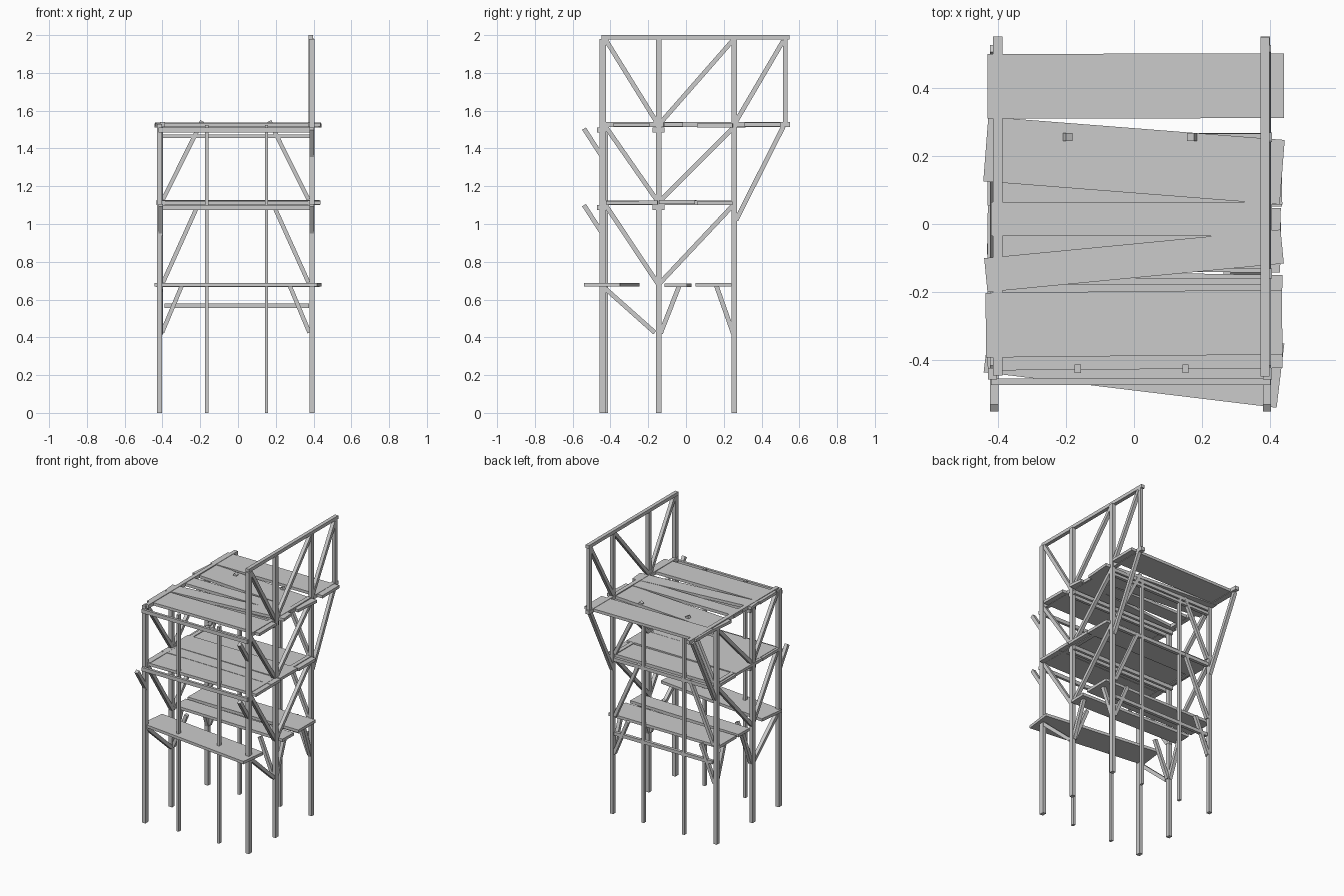
import bpy, bmesh
from mathutils import Vector, Matrix

grey = bpy.data.materials.new("plain grey")
grey.diffuse_color = (0.6, 0.6, 0.6, 1)
X, Y, Z = Vector((1, 0, 0)), Vector((0, 1, 0)), Vector((0, 0, 1))


def bar(name, p, q, wide, thick, normal):
    """Straight timber from p to q; thick is measured along normal."""
    p, q = Vector(p), Vector(q)
    d = (q - p).normalized()
    side = normal.cross(d).normalized()
    n = d.cross(side)
    m = Matrix((d * (q - p).length, side * wide, n * thick)).transposed().to_4x4()
    m.translation = (p + q) / 2
    bm = bmesh.new()
    bmesh.ops.create_cube(bm, size=1, matrix=m)
    bmesh.ops.recalc_face_normals(bm, faces=bm.faces)
    me = bpy.data.meshes.new(name)
    bm.to_mesh(me)
    bm.free()
    me.materials.append(grey)
    ob = bpy.data.objects.new(name, me)
    bpy.context.collection.objects.link(ob)


XL, XR = -0.415, 0.392
YF, YM, YB, YE = -0.44, -0.145, 0.255, 0.525

# Main posts: left row stops at the top deck, right row carries the railing
for x, top, side in ((XL, 1.53, "left"), (XR, 1.98, "right")):
    for y, w in ((YF, 0.034), (YM, 0.03), (YB, 0.028)):
        bar(side + "_post", (x, y, 0), (x, y, top), w, 0.026, X)
bar("railing_end_post", (XR - 0.006, YE, 1.53), (XR - 0.006, YE, 1.98), 0.025, 0.024, X)
bar("railing_top", (0.385, -0.447, 1.988), (0.385, 0.548, 1.988), 0.024, 0.026, X)

# Slim posts between the corners, front and back
for x in (-0.165, 0.151):
    bar("front_slim_post", (x, -0.425, 0), (x, -0.425, 1.525), 0.024, 0.018, X)
    bar("back_slim_post", (x, YB, 0), (x, YB, 1.51), 0.024, 0.018, X)

# Side braces as (y, z) pairs
SIDE = [
    ((-0.425, 1.515), (-0.15, 1.12)), ((0.25, 1.51), (-0.14, 1.12)),
    ((-0.425, 1.1), (-0.15, 0.685)), ((0.25, 1.1), (-0.14, 0.685)),
    ((0.515, 1.515), (0.265, 1.02)),
    ((-0.435, 0.665), (-0.165, 0.425)),
    ((-0.135, 0.42), (-0.035, 0.675)), ((0.25, 0.42), (0.16, 0.675)),
    ((-0.54, 1.10), (-0.44, 0.945)),
]
RAIL = [((-0.425, 1.975), (-0.15, 1.53)), ((0.25, 1.975), (-0.14, 1.53)),
        ((0.515, 1.97), (0.26, 1.535)), ((-0.54, 1.505), (-0.44, 1.35))]
for x, braces in ((-0.41, SIDE), (0.39, SIDE + RAIL)):
    for (y0, z0), (y1, z1) in braces:
        bar("side_brace", (x, y0, z0), (x, y1, z1), 0.024, 0.024, X)

# Cross braces seen from the front, mirrored left and right
for s in (-1, 1):
    c = -0.012
    for z0, z1, reach in ((1.13, 1.545, 0.178), (0.69, 1.1, 0.2)):
        bar("back_brace", (c + s * 0.385, YB, z0), (c + s * reach, YB, z1), 0.022, 0.024, Y)
    for y in (YM, YB):
        bar("knee_brace", (c + s * 0.39, y, 0.425), (c + s * 0.285, y, 0.675), 0.022, 0.024, Y)

# Beams running across under the decks
bar("low_back_beam", (-0.39, YB, 0.567), (0.375, YB, 0.567), 0.024, 0.022, Y)
bar("upper_back_beam", (-0.4, YB, 1.465), (0.385, YB, 1.465), 0.02, 0.022, Y)
for z in (1.088, 1.497):
    bar("front_beam", (-0.42, -0.463, z), (0.4, -0.463, z), 0.026, 0.018, Y)
    bar("back_beam", (-0.4, YB, z), (0.385, YB, z), 0.024, 0.022, Y)
    for y in (-0.168, -0.122):
        bar("middle_beam", (-0.42, y, z), (0.4, y, z), 0.026, 0.018, Y)

# Beams running front to back along the sides
for x in (-0.4, 0.385):
    bar("top_side_beam", (x, -0.445, 1.526), (x, 0.55, 1.526), 0.026, 0.028, X)
    bar("middle_side_beam", (x, -0.425, 1.113), (x, 0.245, 1.113), 0.024, 0.028, X)

# Deck planks: name, z, left x, left y, right x, right y, width
PLANKS = [
    ("top_plank", 1.527, -0.43, 0.404, 0.44, 0.406, 0.19),
    ("top_plank", 1.522, -0.435, 0.22, 0.435, 0.152, 0.19),
    ("top_plank", 1.525, -0.42, 0.015, 0.405, 0.015, 0.10),
    ("top_plank", 1.527, -0.435, -0.15, 0.435, -0.066, 0.10),
    ("top_plank", 1.525, -0.435, -0.297, 0.435, -0.288, 0.19),
    ("middle_plank", 1.11, -0.43, 0.15, 0.435, 0.152, 0.19),
    ("middle_plank", 1.116, -0.43, -0.04, 0.43, -0.048, 0.19),
    ("middle_plank", 1.114, -0.43, -0.185, 0.435, -0.2, 0.10),
    ("middle_plank", 1.112, -0.43, -0.335, 0.435, -0.328, 0.19),
    ("low_plank", 0.678, -0.43, -0.341, 0.43, -0.445, 0.19),
    ("low_plank", 0.678, -0.43, 0.15, 0.435, 0.146, 0.19),
    ("low_plank", 0.676, -0.43, -0.03, 0.43, -0.055, 0.12),
]
for name, z, x0, y0, x1, y1, w in PLANKS:
    bar(name, (x0, y0, z), (x1, y1, z), w, 0.02, Z)
